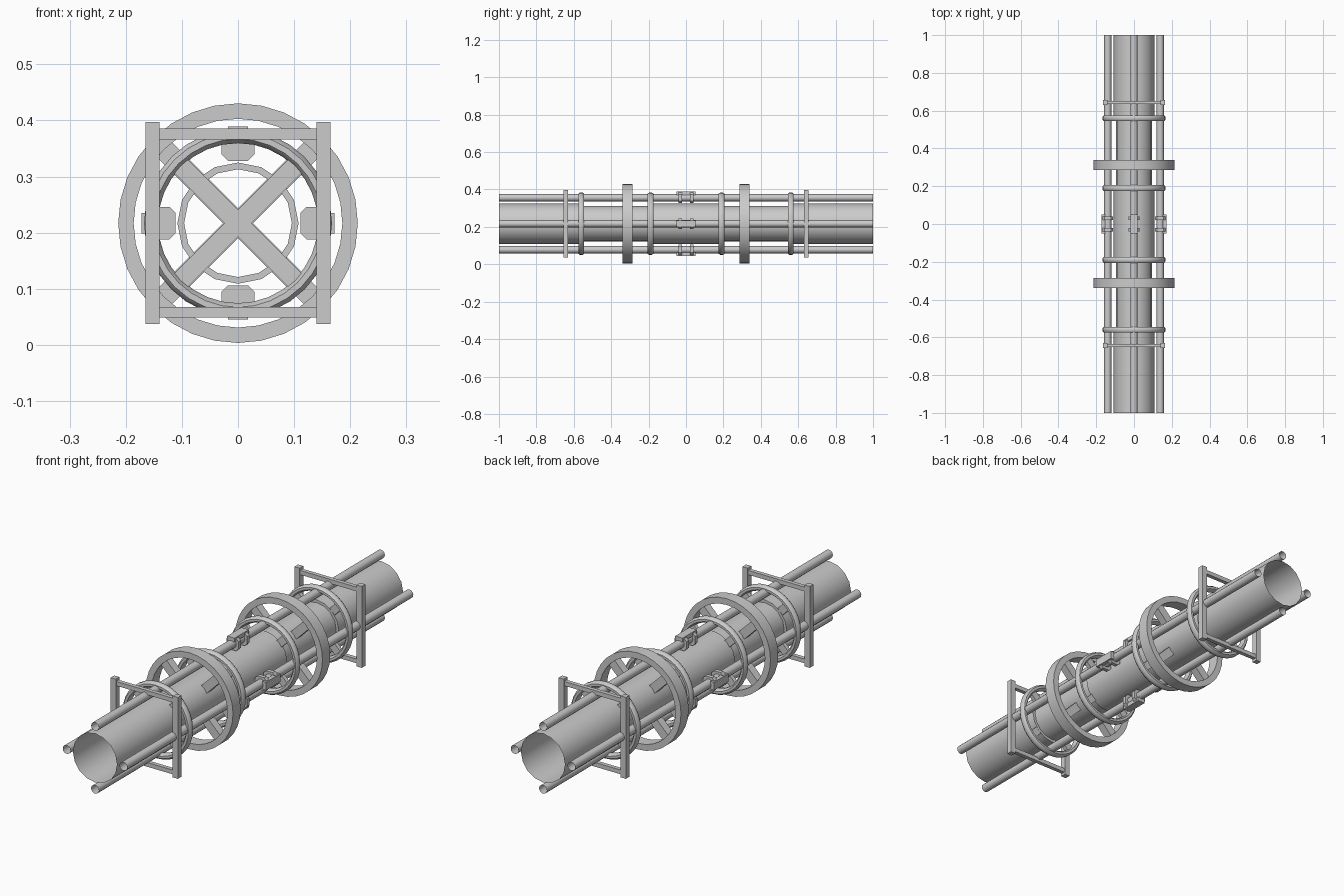
import bpy, bmesh, math
from mathutils import Matrix, Vector

if "Cube" in bpy.data.objects:
    bpy.data.objects.remove(bpy.data.objects["Cube"])

CZ = 0.217  # height of the long axis


def finish(name, bm, smooth=None):
    bmesh.ops.recalc_face_normals(bm, faces=bm.faces)
    me = bpy.data.meshes.new(name)
    bm.to_mesh(me)
    bm.free()
    ob = bpy.data.objects.new(name, me)
    bpy.context.collection.objects.link(ob)
    if smooth:
        bpy.ops.object.select_all(action='DESELECT')
        bpy.context.view_layer.objects.active = ob
        ob.select_set(True)
        bpy.ops.object.shade_smooth_by_angle(angle=math.radians(smooth))
    return ob


def lathe(name, profile, sides, center=(0, CZ), closed=False, smooth=35):
    """Revolve (radius, y) points about an axis parallel to y."""
    bm = bmesh.new()
    rings = []
    for r, y in profile:
        rings.append([bm.verts.new((center[0] + r * math.sin(2 * math.pi * i / sides), y,
                                    center[1] + r * math.cos(2 * math.pi * i / sides)))
                      for i in range(sides)])
    pairs = list(zip(rings, rings[1:]))
    if closed:
        pairs.append((rings[-1], rings[0]))
    for a, b in pairs:
        for i in range(sides):
            j = (i + 1) % sides
            bm.faces.new((a[i], a[j], b[j], b[i]))
    return finish(name, bm, smooth)


def add_box(bm, lo, hi, angle=0):
    """Box given around the axis, turned about y, then raised to axis height."""
    lo, hi = Vector(lo), Vector(hi)
    m = (Matrix.Translation((0, 0, CZ)) @ Matrix.Rotation(angle, 4, 'Y')
         @ Matrix.Translation((lo + hi) / 2) @ Matrix.Diagonal((*(hi - lo), 1)))
    bmesh.ops.create_cube(bm, size=1, matrix=m)


def add_plate(bm, outline, y0, y1, angle):
    """Extruded outline of (x, z) points between two y values."""
    m = Matrix.Translation((0, 0, CZ)) @ Matrix.Rotation(angle, 4, 'Y')
    a = [bm.verts.new(m @ Vector((x, y0, z))) for x, z in outline]
    b = [bm.verts.new(m @ Vector((x, y1, z))) for x, z in outline]
    bm.faces.new(a)
    bm.faces.new(b[::-1])
    n = len(a)
    for i in range(n):
        bm.faces.new((a[i], b[i], b[(i + 1) % n], a[(i + 1) % n]))


# open main tube with two narrower necks
R, N = 0.108, 0.096
lathe("main_tube", [(R, -1), (R, -0.55), (N, -0.55), (N, -0.19), (R, -0.19),
                    (R, 0.19), (N, 0.19), (N, 0.55), (R, 0.55), (R, 1)], 16)

# four thin open pipes around it
for k in range(4):
    a = k * math.pi / 2
    lathe("outer_pipe", [(0.019, -1), (0.019, 1)], 12,
          (0.139 * math.sin(a), CZ + 0.139 * math.cos(a)))


def spokes(name, y, reach, half_width, half_depth):
    bm = bmesh.new()
    for s in (1, -1):
        add_box(bm, (-half_width, y - half_depth, -reach),
                (half_width, y + half_depth, reach), s * math.pi / 4)
    finish(name, bm)


for s in (-1, 1):
    # large flat-rimmed wheels
    y = s * 0.313
    lathe("large_wheel_rim", [(0.186, y - 0.027), (0.2135, y - 0.027),
                              (0.2135, y + 0.027), (0.186, y + 0.027)], 32, closed=True)
    spokes("large_wheel_spokes", y, 0.2, 0.019, 0.018)

    # small rounded rings carrying the pipes
    for d in (0.19, 0.56):
        y = s * d
        prof = [(0.155 + 0.0135 * math.cos(t), y + 0.017 * math.sin(t))
                for t in (math.pi / 8 + i * math.pi / 4 for i in range(8))]
        lathe("small_ring", prof, 32, closed=True, smooth=50)
        spokes("small_ring_spokes", y, 0.155, 0.017, 0.009)

    # square end frames
    y = s * 0.643
    bm = bmesh.new()
    for e in (-1, 1):
        x = e * 0.152
        add_box(bm, (x - 0.0125, y - 0.0125, -0.18), (x + 0.0125, y + 0.0125, 0.18))
        z = e * 0.159
        add_box(bm, (-0.14, y - 0.009, z - 0.0095), (0.14, y + 0.009, z + 0.0095))
    finish("end_frame", bm)

# clamps at the middle of each pipe: two chamfered plates and an outer bar
outline = [(-0.018, 0.111), (0.018, 0.111), (0.029, 0.122), (0.029, 0.155),
           (0.018, 0.166), (-0.018, 0.166), (-0.029, 0.155), (-0.029, 0.122)]
for k in range(4):
    a = k * math.pi / 2
    bm = bmesh.new()
    for s in (-1, 1):
        add_plate(bm, outline, s * 0.03 - 0.009, s * 0.03 + 0.009, a)
    add_box(bm, (-0.018, -0.05, 0.154), (0.018, 0.05, 0.172), a)
    finish("pipe_clamp", bm)
